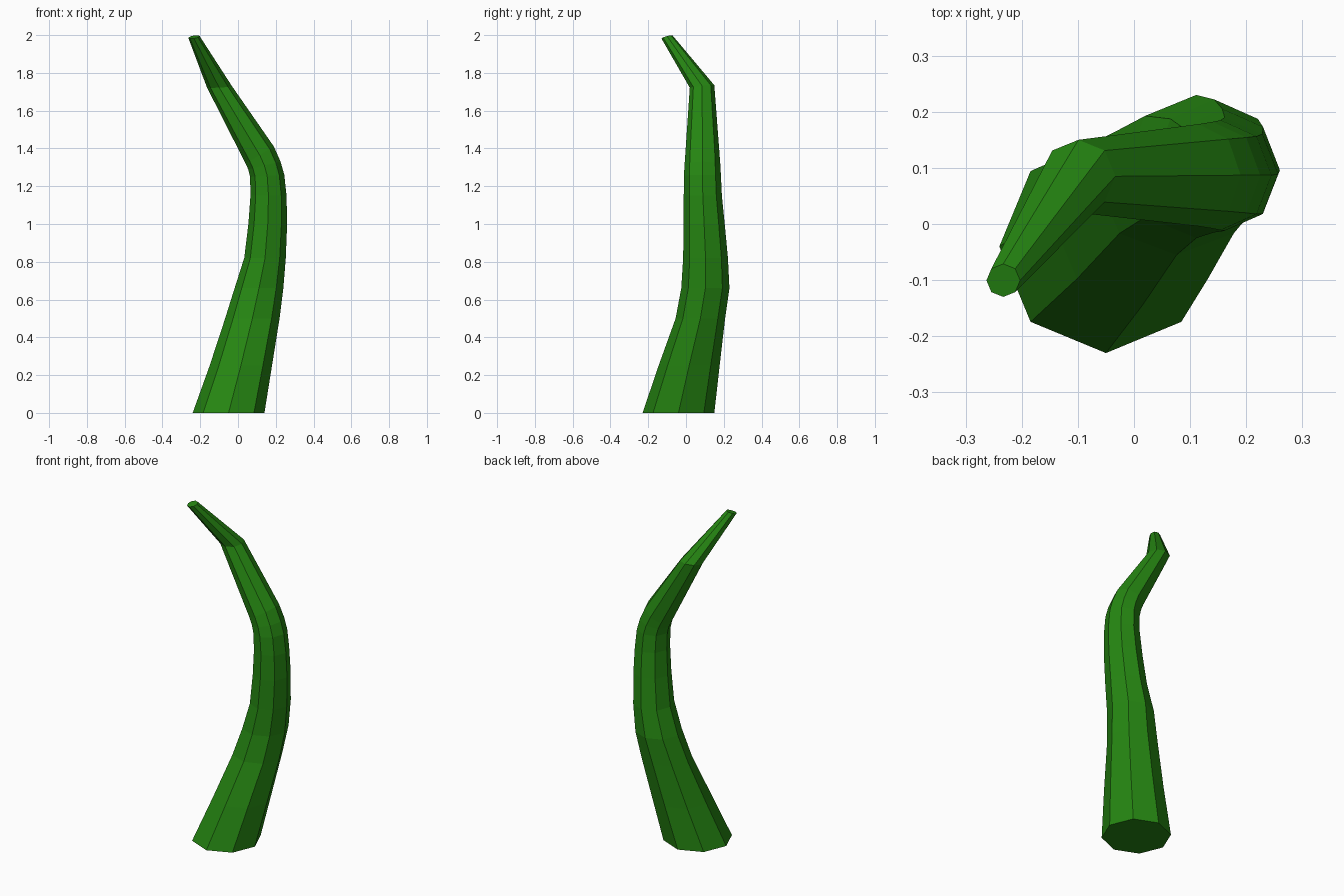
import bpy, bmesh, math

if "Cube" in bpy.data.objects:
    bpy.data.objects.remove(bpy.data.objects["Cube"])

SIDES = 8
green = bpy.data.materials.new("plant green")
green.diffuse_color = (0.019, 0.24, 0.006, 1)
green.use_nodes = True
green.node_tree.nodes["Principled BSDF"].inputs["Base Color"].default_value = green.diffuse_color

# Rings: x left, x right, y front, y back, centre z, z slope along x, z slope along y
RINGS = [
    (-0.24, 0.14, -0.23, 0.15, 0.00, 0, 0),
    (-0.15, 0.18, -0.145, 0.178, 0.25, 0, 0),
    (-0.068, 0.22, -0.055, 0.207, 0.50, 0, 0),
    (-0.018, 0.24, -0.025, 0.23, 0.66, 0, 0),
    (0.033, 0.253, -0.015, 0.222, 0.82, 0, 0),
    (0.055, 0.26, -0.013, 0.205, 1.00, 0, 0),
    (0.066, 0.257, -0.012, 0.19, 1.15, 0, 0),
    (0.064, 0.245, -0.011, 0.185, 1.255, 0.06, 0),
    (0.054, 0.225, -0.008, 0.182, 1.31, 0.24, 0),
    (0.04, 0.19, -0.004, 0.178, 1.365, 0.6, 0),
    (-0.165, -0.033, 0.02, 0.15, 1.728, 0.05, 0.1),
    (-0.263, -0.203, -0.13, -0.071, 1.99, 0.16, 0.27),
]

# Tapering bent stalk, skinned through the rings
bm = bmesh.new()
loops = []
for x0, x1, y0, y1, cz, sx, sy in RINGS:
    ring = []
    for i in range(SIDES):
        a = 2 * math.pi * i / SIDES
        dx, dy = (x1 - x0) / 2 * math.cos(a), (y1 - y0) / 2 * math.sin(a)
        ring.append(bm.verts.new(((x0 + x1) / 2 + dx, (y0 + y1) / 2 + dy,
                                  cz + sx * dx + sy * dy)))
    loops.append(ring)
for lo, hi in zip(loops, loops[1:]):
    for i in range(SIDES):
        j = (i + 1) % SIDES
        bm.faces.new((lo[i], lo[j], hi[j], hi[i]))
# End caps
bm.faces.new(loops[0][::-1])
bm.faces.new(loops[-1])
bmesh.ops.recalc_face_normals(bm, faces=bm.faces)

mesh = bpy.data.meshes.new("stalk")
bm.to_mesh(mesh)
bm.free()
mesh.materials.append(green)
bpy.context.collection.objects.link(bpy.data.objects.new("stalk", mesh))
